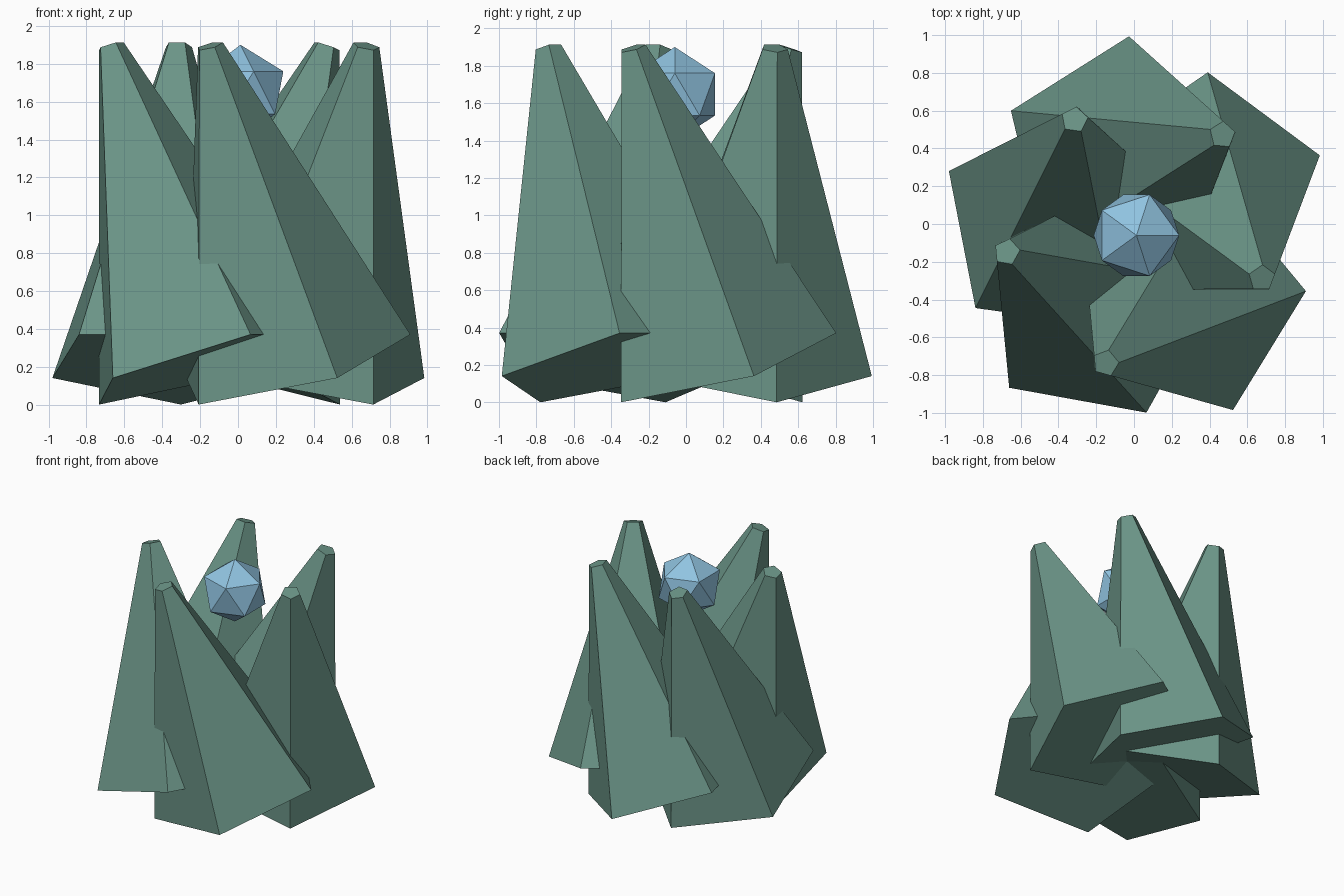
import bpy
from math import sin, cos

cube = bpy.data.objects.get("Cube")
if cube:
    bpy.data.objects.remove(cube, do_unlink=True)


def make_material(name, rgb):
    mat = bpy.data.materials.new(name)
    mat.use_nodes = True
    mat.diffuse_color = (*rgb, 1)
    node = next(n for n in mat.node_tree.nodes if n.type == 'BSDF_PRINCIPLED')
    node.inputs["Base Color"].default_value = (*rgb, 1)
    return mat


def finish(name, mat):
    obj = bpy.context.object
    obj.name = name
    obj.data.materials.append(mat)
    bpy.ops.object.shade_flat()


stone = make_material("grey green stone", (0.145, 0.295, 0.24))
crystal = make_material("pale blue crystal", (0.28, 0.55, 0.75))

CENTRE_X, CENTRE_Y = 0.018, -0.06
RING_RADIUS = 0.5
STEP = 1.2  # radians between spires, leaving one wider gap

# Ring of leaning five-sided spires
for i in range(5):
    angle = i * STEP
    bpy.ops.mesh.primitive_cone_add(
        vertices=5, radius1=0.658, radius2=0.073, depth=1.777,
        location=(CENTRE_X + RING_RADIUS * cos(angle),
                  CENTRE_Y + RING_RADIUS * sin(angle), 1.05),
        rotation=(0.258, 0.186, angle))
    finish(f"spire_{i + 1}", stone)

# Floating crystal in the middle
bpy.ops.mesh.primitive_ico_sphere_add(
    subdivisions=1, radius=0.253, location=(CENTRE_X - 0.005, CENTRE_Y, 1.647))
finish("crystal", crystal)
